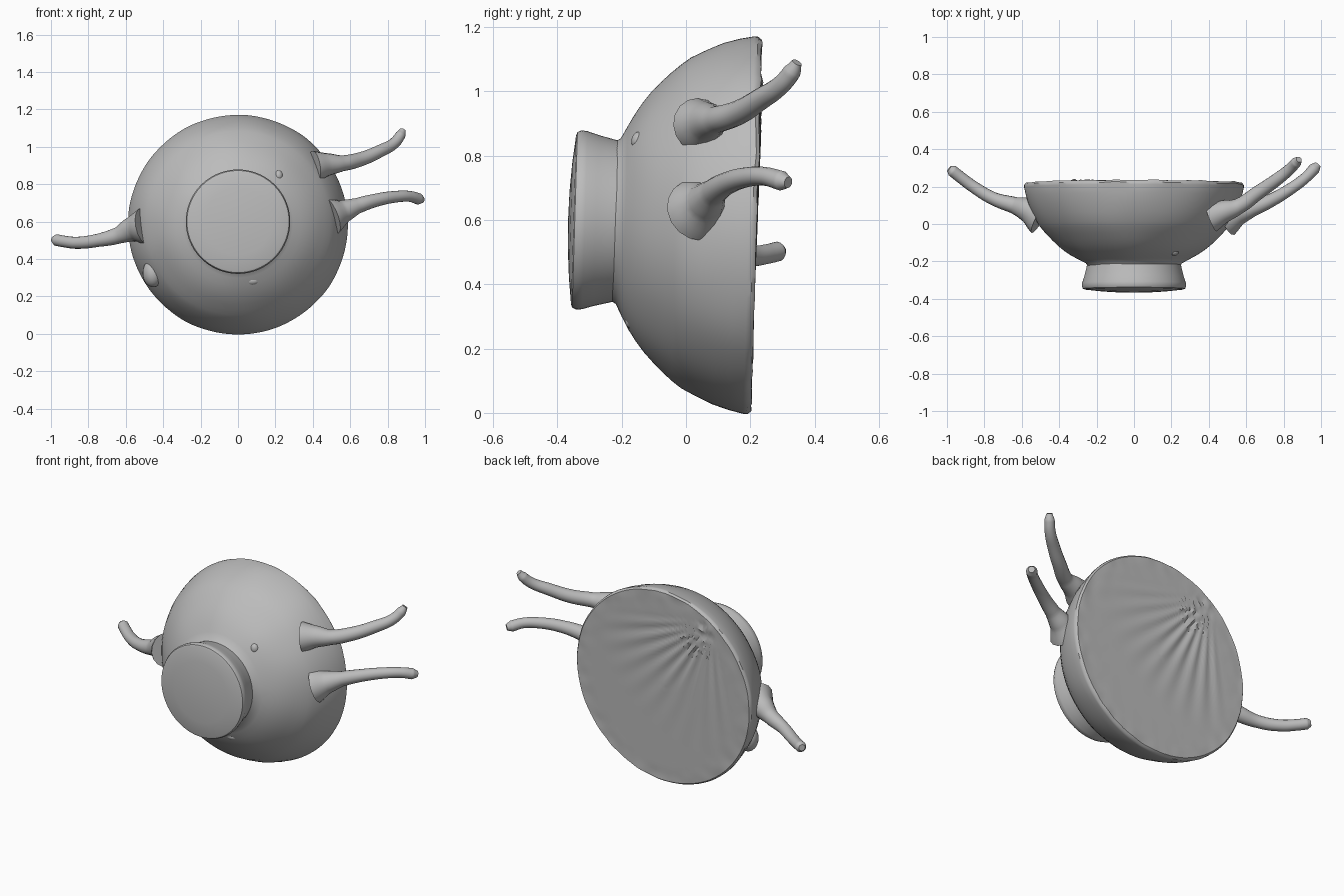
import bpy, bmesh, math
from mathutils import Vector, Matrix, noise

if "Cube" in bpy.data.objects:
    bpy.data.objects.remove(bpy.data.objects["Cube"])

CENTRE = Vector((0, 0, 0.59))
TILT = Matrix.Rotation(-0.03, 4, 'X')

clay = bpy.data.materials.new("grey clay")
clay.diffuse_color = (0.5, 0.5, 0.5, 1)
clay.use_nodes = True
clay.node_tree.nodes["Principled BSDF"].inputs["Base Color"].default_value = clay.diffuse_color


def finish(ob, angle=40):
    ob.data.materials.clear()
    ob.data.materials.append(clay)
    bpy.ops.object.select_all(action='DESELECT')
    ob.select_set(True)
    bpy.context.view_layer.objects.active = ob
    bpy.ops.object.shade_smooth_by_angle(angle=math.radians(angle))


def lathe(name, profile, segs, offset=None):
    """Spin (radius, y) points around the y axis; zero radius closes an end."""
    bm = bmesh.new()
    rings = []
    for r, y in profile:
        ring = []
        for i in range(1 if r == 0 else segs):
            a = 2 * math.pi * i / segs
            p = Vector((r * math.cos(a), y, r * math.sin(a)))
            if offset:
                p = offset(p, r)
            ring.append(bm.verts.new(CENTRE + TILT @ p))
        rings.append(ring)
    for a, b in zip(rings, rings[1:]):
        for i in range(segs):
            j = (i + 1) % segs
            quad = [a[i % len(a)], a[j % len(a)], b[j % len(b)], b[i % len(b)]]
            bm.faces.new(list(dict.fromkeys(quad)))
    bmesh.ops.recalc_face_normals(bm, faces=bm.faces)
    me = bpy.data.meshes.new(name)
    bm.to_mesh(me)
    bm.free()
    ob = bpy.data.objects.new(name, me)
    bpy.context.collection.objects.link(ob)
    finish(ob)
    return ob


# Bowl: curved wall, worn rim and closed face with a fan of shallow ridges
FAN = Vector((-0.33, 0, 0.47))


def worn(p, r):
    q = p.copy()
    if p.y > 0.2:
        q.y += 0.006 * noise.noise(p * 14) * min(1, (r / 0.58) ** 12)
        d = p - FAN
        dist = d.length
        ang = math.degrees(math.atan2(d.z, d.x))
        if r < 0.57 and -105 < ang < -5:
            fade = min(1, dist / 0.12) * max(0, 1 - dist / 0.85)
            edge = min(1, (ang + 105) / 12, (-5 - ang) / 12)
            q.y += 0.010 * fade * edge * math.sin(math.radians((ang + 5) * 34))
    else:
        q += p.normalized() * 0.004 * noise.noise(p * 5)
    return q


wall = [(0.0, -0.23), (0.245, -0.23), (0.257, -0.21), (0.295, -0.19),
        (0.335, -0.168), (0.37, -0.145), (0.405, -0.118), (0.435, -0.09),
        (0.465, -0.06), (0.492, -0.03), (0.515, 0.0), (0.54, 0.05),
        (0.562, 0.1), (0.577, 0.15), (0.587, 0.195), (0.587, 0.208),
        (0.578, 0.219)]
face = [(0.57 * (1 - i / 30), 0.219) for i in range(31)]
face[-1] = (0, 0.219)
lathe("bowl", wall + face, 160, worn)

# Foot ring with a slightly domed base
lathe("foot", [(0, -0.2), (0.258, -0.2), (0.25, -0.215), (0.256, -0.24),
               (0.266, -0.28), (0.277, -0.315), (0.279, -0.333),
               (0.273, -0.346), (0.262, -0.35), (0.18, -0.359),
               (0.09, -0.365), (0, -0.367)], 96)


def handle(name, pts):
    """Tapered tube through (x, y, z, radius) points."""
    cu = bpy.data.curves.new(name, 'CURVE')
    cu.dimensions = '3D'
    cu.bevel_depth = 1
    cu.bevel_resolution = 6
    cu.use_fill_caps = True
    cu.resolution_u = 8
    sp = cu.splines.new('BEZIER')
    sp.bezier_points.add(len(pts) - 1)
    for bp, (x, y, z, r) in zip(sp.bezier_points, pts):
        bp.co = (x, y, z)
        bp.radius = r
        bp.handle_left_type = bp.handle_right_type = 'AUTO'
    ob = bpy.data.objects.new(name, cu)
    bpy.context.collection.objects.link(ob)
    bpy.ops.object.select_all(action='DESELECT')
    ob.select_set(True)
    bpy.context.view_layer.objects.active = ob
    bpy.ops.object.convert(target='MESH')
    finish(bpy.context.object, 60)


# Three surviving handle arms with flared roots
handle("left_handle", [
    (-0.50, 0.04, 0.575, 0.10), (-0.565, 0.075, 0.56, 0.068),
    (-0.64, 0.10, 0.527, 0.045), (-0.75, 0.135, 0.50, 0.035),
    (-0.86, 0.20, 0.487, 0.032), (-0.93, 0.252, 0.494, 0.031),
    (-0.972, 0.285, 0.502, 0.031), (-0.988, 0.297, 0.505, 0.018)])
handle("upper_right_handle", [
    (0.41, 0.04, 0.895, 0.085), (0.475, 0.065, 0.905, 0.062),
    (0.56, 0.095, 0.912, 0.042), (0.66, 0.165, 0.935, 0.038),
    (0.76, 0.235, 0.978, 0.034), (0.835, 0.295, 1.02, 0.030),
    (0.868, 0.33, 1.062, 0.028), (0.882, 0.345, 1.09, 0.016)])
handle("lower_right_handle", [
    (0.50, 0.035, 0.63, 0.10), (0.565, 0.06, 0.655, 0.062),
    (0.64, 0.085, 0.685, 0.042), (0.74, 0.13, 0.715, 0.035),
    (0.84, 0.19, 0.733, 0.031), (0.92, 0.25, 0.735, 0.029),
    (0.965, 0.297, 0.722, 0.031), (0.984, 0.318, 0.717, 0.018)])


def lump(name, loc, size):
    bpy.ops.mesh.primitive_uv_sphere_add(segments=20, ring_count=12, location=loc)
    ob = bpy.context.object
    ob.name = name
    ob.scale = size
    finish(ob, 60)


# Broken stump of the fourth arm, and small blemishes beside the foot
lump("handle_stump", (-0.455, 0.05, 0.325), (0.055, 0.06, 0.075))
lump("upper_blemish", (0.215, -0.145, 0.845), (0.025, 0.025, 0.03))
lump("lower_blemish", (0.075, -0.165, 0.285), (0.04, 0.025, 0.025))
